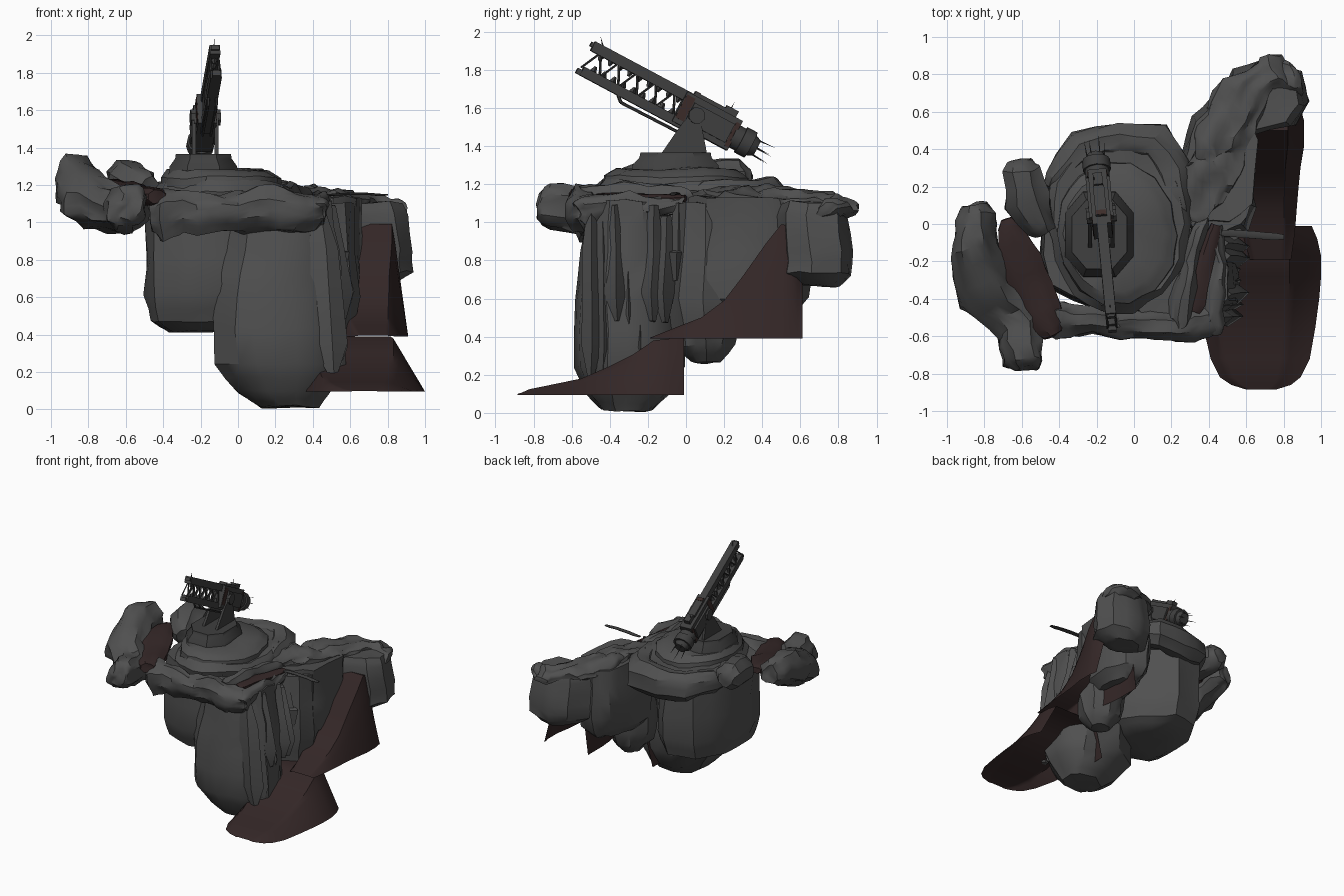
import bpy, bmesh, math, random
from mathutils import Vector, Matrix, noise

if "Cube" in bpy.data.objects:
    bpy.data.objects.remove(bpy.data.objects["Cube"])

random.seed(4)


def material(name, r, g, b):
    m = bpy.data.materials.new(name)
    m.diffuse_color = (r, g, b, 1)
    m.use_nodes = True
    m.node_tree.nodes["Principled BSDF"].inputs["Base Color"].default_value = m.diffuse_color
    return m


ROCK = material("grey rock", 0.08, 0.08, 0.08)
DIRT = material("dark brown dirt", 0.034, 0.02, 0.02)
METAL = material("dark metal", 0.05, 0.05, 0.05)
RUST = material("rust", 0.045, 0.025, 0.022)


def make(name, bm, mat, matrix=None):
    if matrix:
        bm.transform(matrix)
    bmesh.ops.recalc_face_normals(bm, faces=bm.faces[:])
    me = bpy.data.meshes.new(name)
    bm.to_mesh(me)
    bm.free()
    me.materials.append(mat)
    ob = bpy.data.objects.new(name, me)
    bpy.context.collection.objects.link(ob)
    return ob


def skin(name, rings, mat, amp=0.025, cuts=1):
    """Closed surface through equal rings, roughened with noise."""
    bm = bmesh.new()
    vs = [[bm.verts.new(p) for p in r] for r in rings]
    n = len(vs[0])
    for a, b in zip(vs, vs[1:]):
        for i in range(n):
            bm.faces.new((a[i], a[(i + 1) % n], b[(i + 1) % n], b[i]))
    for r in (vs[0], vs[-1]):
        c = bm.verts.new(sum((v.co for v in r), Vector()) / n)
        for i in range(n):
            bm.faces.new((r[i], r[(i + 1) % n], c))
    if cuts:
        bmesh.ops.subdivide_edges(bm, edges=bm.edges[:], cuts=cuts, use_grid_fill=True)
    for v in bm.verts:
        p = v.co.copy()
        v.co += noise.noise_vector(p * 4) * amp + noise.noise_vector(p * 12) * amp * 0.6
    return make(name, bm, mat)


def loft(name, outline, layers, mat=ROCK, amp=0.025, cuts=1):
    """Outline stacked in z; layers are (z, scale, dx, dy)."""
    c = sum((Vector(p) for p in outline), Vector((0, 0))) / len(outline)
    rings = [[Vector((c.x + (x - c.x) * s + dx, c.y + (y - c.y) * s + dy, z)) for x, y in outline]
             for z, s, dx, dy in layers]
    return skin(name, rings, mat, amp, cuts)


def tube(name, path, mat=ROCK, amp=0.03, cuts=1, sides=8):
    """Boulder ridge along a path of (x, y, z, half width, half height)."""
    pts = [Vector(p[:3]) for p in path]
    rings = []
    for i, p in enumerate(path):
        t = pts[min(i + 1, len(pts) - 1)] - pts[max(i - 1, 0)]
        t.z = 0
        t.normalize()
        side = t.cross(Vector((0, 0, 1)))

        def ring(c, k):
            out = []
            for j in range(sides):
                a = 2 * math.pi * (j + 0.5) / sides
                out.append(c + side * p[3] * k * math.cos(a) * 1.06 + Vector((0, 0, p[4] * k * math.sin(a) * 1.06)))
            return out
        if i == 0:
            rings.append(ring(pts[0] - t * 0.05, 0.65))
        rings.append(ring(pts[i], 1))
        if i == len(path) - 1:
            rings.append(ring(pts[i] + t * 0.05, 0.65))
    return skin(name, rings, mat, amp, cuts)


def ellipse(cx, cy, rx, ry, n=14):
    return [(cx + rx * math.cos(2 * math.pi * i / n), cy + ry * math.sin(2 * math.pi * i / n)) for i in range(n)]


# Main rock masses
loft("main_cliff", [(-.5, -.18), (-.46, -.35), (-.2, -.45), (.15, -.4), (.24, -.1), (.22, .08), (.04, .32),
                    (-.1, .44), (-.35, .4), (-.49, .15)],
     [(.42, .6, 0, 0), (.47, .88, 0, 0), (.62, .99, 0, 0), (1.0, .97, 0, 0), (1.15, .95, 0, 0)], amp=0.02)
loft("front_pillar", [(-.13, -.4), (0, -.55), (.2, -.59), (.42, -.56), (.57, -.42), (.57, -.2), (.45, -.05),
                      (.15, 0), (-.1, -.15)],
     [(.012, .45, .05, 0), (.09, .72, .02, 0), (.24, 1, 0, 0), (.6, .97, -.01, 0), (.85, .87, 0.01, 0),
      (1.12, .76, .01, 0)], amp=0.018)
loft("side_pillar", ellipse(.44, .1, .21, .19, 9),
     [(.27, .4, 0, 0), (.36, .85, 0, 0), (.6, 1, 0, 0), (1.1, .85, 0, 0)])
loft("right_arm", [(.22, .12), (.26, .4), (.32, .57), (.42, .68), (.6, .62), (.67, .45), (.63, .1), (.52, -.02),
                   (.36, 0)], [(.52, .6, 0, 0), (.6, .9, 0, 0), (.85, 1, 0, 0), (1.13, .95, 0, 0)])
loft("right_arm_end", [(.42, .66), (.52, .83), (.68, .87), (.9, .82), (.94, .66), (.86, .53), (.62, .48)],
     [(.67, .6, 0, 0), (.73, .95, .01, 0), (.85, .98, 0, 0), (1.04, .93, -.01, -.02), (1.1, .82, -.02, -.02)],
     amp=0.02)
tube("right_arm_crest", [(.38, .08, 1.13, .1, .05), (.42, .3, 1.14, .14, .05), (.46, .5, 1.13, .15, .06),
                         (.57, .68, 1.1, .15, .06), (.7, .78, 1.08, .1, .045), (.85, .76, 1.07, .07, .04)],
     amp=0.06, cuts=3)

# Plateau
loft("plateau", ellipse(-.08, .02, .39, .5), [(1.05, .95, 0, 0), (1.16, 1, 0, 0), (1.21, .9, 0, 0)], amp=0.03)
loft("plateau_top", ellipse(-.09, -.05, .33, .39), [(1.17, 1, 0, 0), (1.24, .98, 0, 0), (1.28, .82, -.02, 0)],
     amp=0.014)
tube("front_rim", [(-.42, -.52, 1.03, .1, .13), (-.28, -.51, 1.06, .1, .1), (-.08, -.54, 1.05, .09, .1),
                   (.1, -.53, 1.06, .08, .12), (.3, -.55, 1.05, .09, .11), (.4, -.5, 1.06, .09, .1)],
     amp=0.04, cuts=2)
tube("back_rim", [(-.4, .22, 1.1, .08, .1), (-.28, .4, 1.1, .11, .12), (-.08, .44, 1.1, .11, .13),
                  (.1, .43, 1.11, .11, .12), (.2, .28, 1.12, .1, .1), (.25, .1, 1.13, .08, .08)], amp=0.03)

# Left arm
tube("left_arm", [(-.87, .03, 1.23, .11, .1), (-.85, -.14, 1.19, .14, .14), (-.77, -.36, 1.09, .16, .15),
                  (-.62, -.56, 1.06, .14, .13), (-.59, -.74, 1.08, .11, .11)], amp=0.045, cuts=2)
tube("left_back_rock", [(-.6, .29, 1.22, .11, .12), (-.57, .12, 1.22, .13, .11), (-.5, 0, 1.18, .08, .09)])
tube("left_dirt_path", [(-.66, -.02, 1.2, .07, .04), (-.6, -.2, 1.18, .11, .05), (-.54, -.36, 1.14, .11, .05),
                        (-.45, -.56, 1.13, .09, .05)], DIRT, amp=0.02)

# Right lookout ridge with dirt and plank
tube("ridge_inner", [(.36, -.02, 1.13, .05, .06), (.28, -.25, 1.14, .05, .06), (.25, -.5, 1.12, .06, .07)],
     amp=0.05, cuts=2)
tube("ridge_outer", [(.47, -.08, 1.11, .04, .05), (.44, -.3, 1.09, .05, .07), (.42, -.52, 1.07, .07, .09)],
     amp=0.05, cuts=2)
tube("ridge_dirt", [(.43, -.06, 1.13, .04, .025), (.36, -.25, 1.13, .05, .025), (.33, -.42, 1.13, .05, .025)],
     DIRT, amp=0.02)
tube("plank", [(.52, -.055, 1.15, .02, .006), (.65, -.06, 1.15, .02, .006), (.75, -.065, 1.15, .02, .006)],
     METAL, amp=0.008)

# Jagged vertical slabs down the right side
for i in range(11):
    y = -.5 + i * .065
    x = .45 + random.uniform(-.03, .03)
    low = .15 + random.uniform(0, .4) + (.25 if i > 5 else 0)
    loft(f"cliff_slab_{i + 1}", ellipse(x, y, .1, .06, 5),
         [(low, .3, .07, 0), (low + .15, 1, .04, 0), (.85, .85, .01, 0), (1.1 + random.uniform(-.1, .02), .45, 0, 0)],
         amp=0.02, cuts=0)


# Open dirt slopes running into the rock on their left: rows of (y, left x, right x, height)
def slope(name, z0, left, right, rows, n=24):
    bm = bmesh.new()

    def height(u):
        return min(1, u / left, (1 - u) / right)
    grid = [[bm.verts.new((xl + (xr - xl) * i / n, y, z0 + h * height(i / n))) for i in range(n + 1)]
            for y, xl, xr, h in rows]
    for a, b in zip(grid, grid[1:]):
        for i in range(n):
            bm.faces.new((a[i], a[i + 1], b[i + 1], b[i]))
    make(name, bm, DIRT)


slope("lower_slope", .095, .12, .25, [(-.885, .6, .76, .004), (-.86, .52, .84, .012), (-.82, .46, .89, .03),
                                      (-.72, .41, .94, .05), (-.55, .37, .97, .085), (-.4, .35, .99, .15),
                                      (-.28, .33, 1.0, .21), (-.17, .32, 1.0, .285), (-.08, .32, .98, .295),
                                      (-.01, .32, .95, .295)])
slope("upper_slope", .39, .1, .2, [(-.19, .62, .84, .004), (-.05, .58, .86, .06), (.08, .54, .87, .11),
                                   (.2, .52, .88, .2), (.3, .5, .89, .33), (.42, .49, .91, .5), (.5, .49, .91, .6),
                                   (.55, .49, .91, .59), (.585, .49, .9, .45), (.61, .49, .9, .31)])


# Gun emplacement helpers
def box(bm, x0, x1, y0, y1, z0, z1):
    m = Matrix.Translation(((x0 + x1) / 2, (y0 + y1) / 2, (z0 + z1) / 2)) @ Matrix.Diagonal((x1 - x0, y1 - y0, z1 - z0, 1))
    bmesh.ops.create_cube(bm, size=1, matrix=m)


def rod(bm, a, b, r, r2=None, seg=5):
    a, b = Vector(a), Vector(b)
    m = Matrix.Translation((a + b) / 2) @ (b - a).to_track_quat('Z', 'Y').to_matrix().to_4x4()
    bmesh.ops.create_cone(bm, cap_ends=True, segments=seg, radius1=r, radius2=r if r2 is None else r2,
                          depth=(b - a).length, matrix=m)


# Stepped octagonal base
octagon = [(-.365, -.17), (-.27, -.28), (-.1, -.28), (-.005, -.17), (-.005, .06), (-.1, .17), (-.27, .17), (-.365, .06)]
loft("gun_base", octagon, [(1.25, 1.04, 0, 0), (1.3, 1, 0, 0), (1.34, .84, 0, 0), (1.365, .82, 0, 0)],
     METAL, amp=0, cuts=0)

# Fork that carries the gun
bm = bmesh.new()
for s in (-1, 1):
    prof = [(-.13, 1.36), (.11, 1.36), (.08, 1.52), (.03, 1.57), (-.02, 1.52)]
    sides = [[bm.verts.new((-.175 + s * w, y, z)) for y, z in prof] for w in (.05, .07)]
    for r in sides:
        bm.faces.new(r)
    for i in range(5):
        bm.faces.new((sides[0][i], sides[0][(i + 1) % 5], sides[1][(i + 1) % 5], sides[1][i]))
make("gun_fork", bm, METAL)

# Gun axes: local x across, y along the barrel, z up
tilt, yaw = math.radians(28), math.radians(5.5)
d = Vector((math.sin(yaw) * math.cos(tilt), -math.cos(yaw) * math.cos(tilt), math.sin(tilt)))
n = Vector((-math.sin(yaw) * math.sin(tilt), math.cos(yaw) * math.sin(tilt), math.cos(tilt)))
G = Matrix.Translation((-.175, .05, 1.56)) @ Matrix((d.cross(n), d, n)).transposed().to_4x4()

# Twin rails with teeth
bm = bmesh.new()
box(bm, -.028, .028, .05, .65, .04, .095)
box(bm, -.03, .03, 0, .64, -.1, -.05)
box(bm, -.022, .022, .6, .665, .06, .085)
box(bm, -.022, .022, .6, .665, -.1, -.07)
for i in range(9):
    y = .12 + i * .058
    rod(bm, (0, y, .05), (0, y, .015), .022, .006, 4)
    rod(bm, (0, y, -.055), (0, y, -.02), .022, .006, 4)
rod(bm, (0, .6, .09), (0, .64, .135), .005, 0)
make("gun_rails", bm, METAL, G)

# Lattice between rails and lower guard bar
bm = bmesh.new()
for s in (-.022, .022):
    for i in range(5):
        y = .1 + i * .11
        rod(bm, (s, y, -.06), (s, y + .055, .055), .005)
        rod(bm, (s, y + .055, .055), (s, y + .11, -.06), .005)
    rod(bm, (s, .02, -.12), (s, .38, -.125), .008)
    rod(bm, (s, .38, -.125), (s, .43, -.08), .008)
make("gun_lattice", bm, METAL, G)

# Breech body
bm = bmesh.new()
box(bm, -.05, .05, -.23, .1, -.085, .09)
box(bm, -.065, .065, -.2, .04, -.055, .055)
box(bm, -.03, .03, -.12, .06, .08, .11)
box(bm, -.025, .025, -.19, -.12, .08, .125)
rod(bm, (-.08, 0, 0), (.08, 0, 0), .045, seg=8)
rod(bm, (0, -.22, 0), (0, -.27, 0), .065, seg=12)
rod(bm, (0, -.27, 0), (0, -.33, 0), .075, seg=12)
rod(bm, (0, -.33, 0), (0, -.365, 0), .06, .045, 12)
for i in range(6):
    a = i * math.pi / 3
    x, z = .045 * math.cos(a), .045 * math.sin(a)
    rod(bm, (x, -.34, z), (x * 1.2, -.46 + .02 * (i % 2), z * 1.2), .005, 0)
rod(bm, (.02, -.15, .12), (.02, -.15, .16), .004, 0)
make("gun_breech", bm, METAL, G)

# Rusty plates
bm = bmesh.new()
for s in (-1, 1):
    box(bm, s * .0515 - .002, s * .0515 + .002, .045, .095, -.06, .075)
    box(bm, s * .0515 - .002, s * .0515 + .002, -.228, -.203, -.07, .07)
box(bm, -.026, .026, .03, .058, .11, .114)
make("rust_plates", bm, RUST, G)

# Smooth shading with sharp edges kept
for ob in bpy.data.objects:
    ob.select_set(True)
    bpy.context.view_layer.objects.active = ob
bpy.ops.object.shade_smooth_by_angle(angle=math.radians(35))
